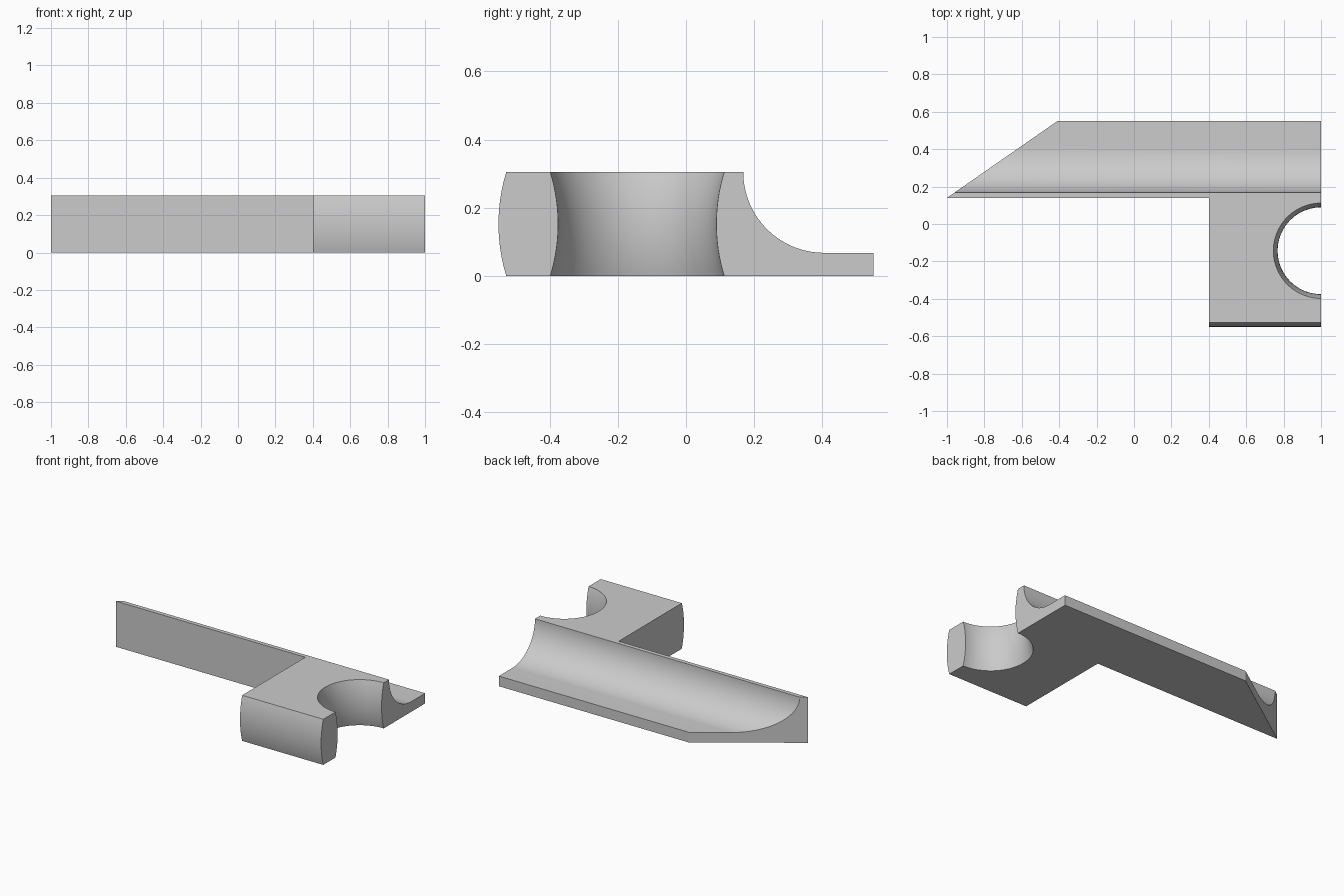
import bpy, bmesh
from math import sin, cos, pi, asin, radians
from mathutils import Vector, Matrix

if "Cube" in bpy.data.objects:
    bpy.data.objects.remove(bpy.data.objects["Cube"])

HEIGHT = 0.305
LEDGE = 0.068
BULGE = 0.023
COVE_Y = 0.405
HOLE_CENTRE = Vector((1, -0.143, 0))
HOLE_RADIUS = 0.255

grey = bpy.data.materials.new("light_grey")
grey.use_nodes = True
colour = (0.6, 0.6, 0.6, 1)
grey.diffuse_color = colour
grey.node_tree.nodes["Principled BSDF"].inputs["Base Color"].default_value = colour


def make_object(name, bm):
    bmesh.ops.recalc_face_normals(bm, faces=bm.faces)
    mesh = bpy.data.meshes.new(name)
    bm.to_mesh(mesh)
    bm.free()
    mesh.materials.append(grey)
    obj = bpy.data.objects.new(name, mesh)
    bpy.context.collection.objects.link(obj)
    return obj


def bulge_arc(steps=16):
    """Shallow arc up the full height: (outward offset, z) pairs."""
    half = HEIGHT / 2
    radius = (half ** 2 + BULGE ** 2) / (2 * BULGE)
    limit = asin(half / radius)
    angles = [limit * (2 * i / steps - 1) for i in range(steps + 1)]
    return [(radius * cos(a) - radius + BULGE, half + radius * sin(a)) for a in angles]


# Side profile: bulged front, flat top, quarter-round cove, thin back ledge
cove_radius = HEIGHT - LEDGE
profile = [(-0.527 - out, z) for out, z in bulge_arc()]
for i in range(33):
    a = pi + pi / 2 * i / 32
    profile.append((COVE_Y + cove_radius * cos(a), HEIGHT + cove_radius * sin(a)))
profile += [(0.55, LEDGE), (0.55, 0)]

# Moulding body with its slanted end
bm = bmesh.new()
face = bm.faces.new([bm.verts.new((-1, y, z)) for y, z in profile])
sweep = bmesh.ops.extrude_face_region(bm, geom=[face])
bmesh.ops.translate(bm, vec=(2, 0, 0),
                    verts=[v for v in sweep["geom"] if isinstance(v, bmesh.types.BMVert)])
slant = bmesh.ops.bisect_plane(bm, geom=bm.verts[:] + bm.edges[:] + bm.faces[:],
                               plane_co=(-1, 0.14, 0), plane_no=(-0.41, 0.59, 0),
                               clear_outer=True)
bmesh.ops.holes_fill(bm, edges=[e for e in bm.edges if e.is_boundary])
body = make_object("moulding_body", bm)

# Notch that leaves the short front block
bm = bmesh.new()
bmesh.ops.create_cube(bm, size=2, matrix=Matrix.Translation((-0.6, -0.86, 0)))
notch = make_object("notch_cutter", bm)

# Half-round opening with a bulged wall
bm = bmesh.new()
wall = [(HOLE_RADIUS - out, z) for out, z in bulge_arc()]
wall = [(HOLE_RADIUS, -0.1)] + wall + [(HOLE_RADIUS, HEIGHT + 0.1)]
SIDES = 96
rings = []
for r, z in wall:
    rings.append([bm.verts.new(HOLE_CENTRE + Vector((r * cos(2 * pi * i / SIDES),
                                                     r * sin(2 * pi * i / SIDES), z)))
                  for i in range(SIDES)])
for low, high in zip(rings, rings[1:]):
    for i in range(SIDES):
        j = (i + 1) % SIDES
        bm.faces.new((low[i], low[j], high[j], high[i]))
bm.faces.new(rings[0])
bm.faces.new(rings[-1])
opening = make_object("opening_cutter", bm)

# Cut the body, then bake the result
for cutter in (notch, opening):
    cutter.hide_render = True
    mod = body.modifiers.new(cutter.name, "BOOLEAN")
    mod.operation = "DIFFERENCE"
    mod.solver = "EXACT"
    mod.object = cutter
bpy.context.view_layer.update()
baked = bpy.data.meshes.new_from_object(body.evaluated_get(bpy.context.evaluated_depsgraph_get()))
body.modifiers.clear()
body.data = baked
for cutter in (notch, opening):
    bpy.data.objects.remove(cutter)

# Smooth curved walls, crisp corners
bpy.ops.object.select_all(action="DESELECT")
body.select_set(True)
bpy.context.view_layer.objects.active = body
bpy.ops.object.shade_smooth_by_angle(angle=radians(15))
